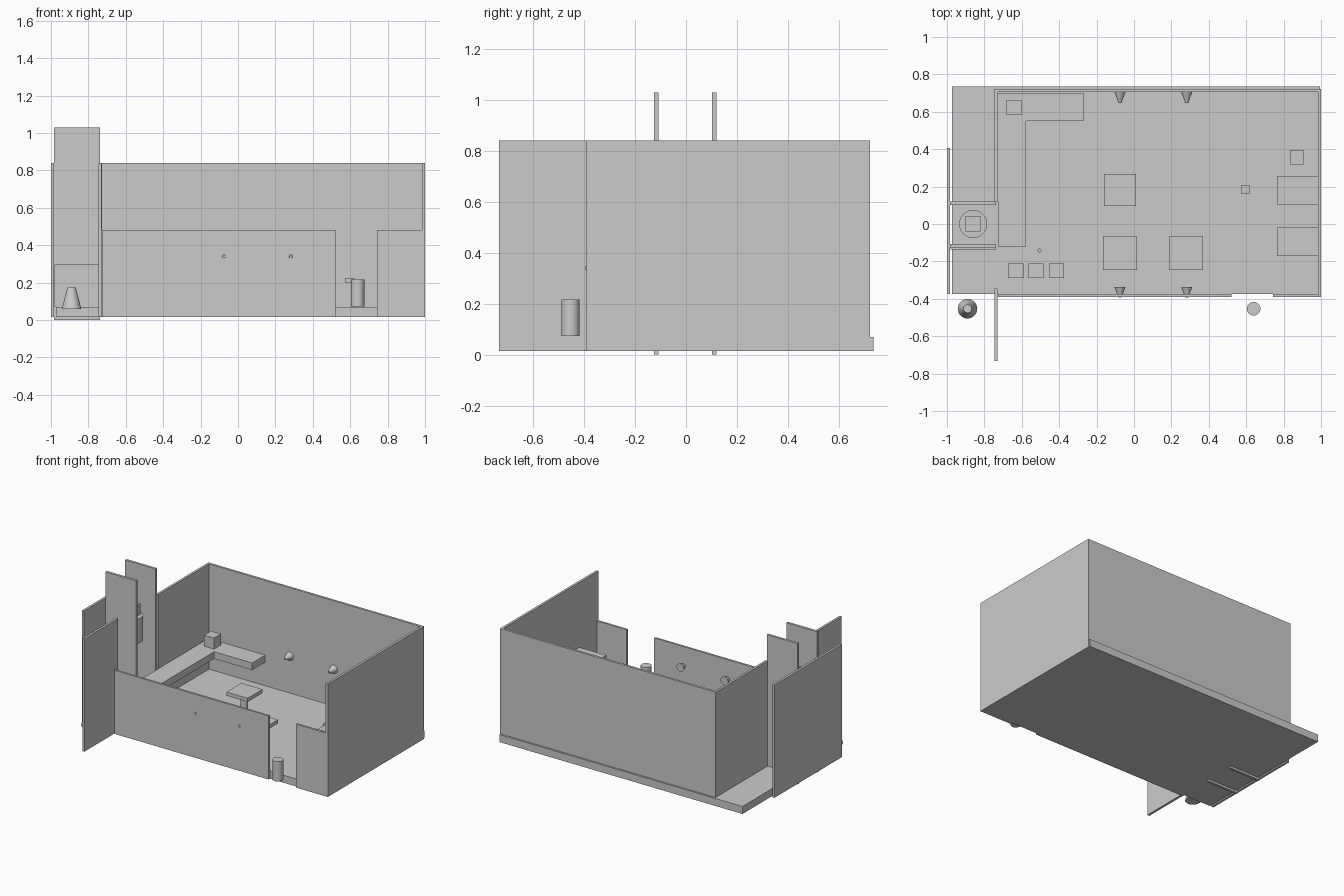
import bpy, bmesh
from math import pi

if "Cube" in bpy.data.objects:
    bpy.data.objects.remove(bpy.data.objects["Cube"])


def box(name, x0, x1, y0, y1, z0, z1):
    bm = bmesh.new()
    bmesh.ops.create_cube(bm, size=1)
    for v in bm.verts:
        v.co.x = x1 if v.co.x > 0 else x0
        v.co.y = y1 if v.co.y > 0 else y0
        v.co.z = z1 if v.co.z > 0 else z0
    me = bpy.data.meshes.new(name)
    bm.to_mesh(me)
    bm.free()
    ob = bpy.data.objects.new(name, me)
    bpy.context.collection.objects.link(ob)
    return ob


def cone(name, loc, r1, r2, depth, rot=(0, 0, 0)):
    bpy.ops.mesh.primitive_cone_add(vertices=32, radius1=r1, radius2=r2,
                                    depth=depth, location=loc, rotation=rot)
    ob = bpy.context.object
    ob.name = name
    bpy.ops.object.shade_smooth_by_angle()
    return ob


def prism(name, pts, z0, z1):
    bm = bmesh.new()
    face = bm.faces.new([bm.verts.new((x, y, z0)) for x, y in pts])
    ext = bmesh.ops.extrude_face_region(bm, geom=[face])
    for g in ext["geom"]:
        if isinstance(g, bmesh.types.BMVert):
            g.co.z = z1
    bmesh.ops.recalc_face_normals(bm, faces=bm.faces)
    me = bpy.data.meshes.new(name)
    bm.to_mesh(me)
    bm.free()
    bpy.context.collection.objects.link(bpy.data.objects.new(name, me))


B, T, F = 0.015, 0.84, 0.07   # wall bottom, wall top, floor top

# Floor slab and outer walls
box("floor", -0.972, 0.995, -0.375, 0.735, B, F)
box("right_wall", 0.983, 1.0, -0.39, 0.722, B, T)
box("back_wall", -0.745, 0.983, 0.705, 0.722, B, T)
box("inner_left_wall", -0.745, -0.728, 0.12, 0.722, B, T)
box("outer_left_wall", -1.0, -0.983, -0.375, 0.405, B, T)
box("front_wall_long", -0.728, 0.52, -0.39, -0.375, B, 0.48)
box("front_wall_short", 0.743, 0.983, -0.39, -0.375, B, 0.48)
box("open_door", -0.747, -0.73, -0.733, -0.345, B, T)

# Tall partitions on the left side and low boards next to them
box("tall_panel_front", -0.985, -0.738, -0.125, -0.107, 0, 1.03)
box("tall_panel_back", -0.985, -0.738, 0.102, 0.12, 0, 1.03)
box("low_board", -0.98, -0.738, -0.136, -0.125, F, 0.297)

# Hanging drum with a block on top, between the tall partitions
cone("drum", (-0.86, 0, 0.61), 0.075, 0.075, 0.18)
box("drum_block", -0.902, -0.82, -0.04, 0.042, 0.70, 0.78)

# L-shaped counter and its block
prism("counter", [(-0.728, -0.12), (-0.578, -0.12), (-0.578, 0.55),
                  (-0.27, 0.55), (-0.27, 0.70), (-0.728, 0.70)], 0.245, 0.297)
box("counter_block", -0.682, -0.602, 0.583, 0.663, 0.297, 0.377)

# Square tables on pedestals
for i, (x, y) in enumerate([(-0.075, 0.182), (-0.075, -0.155), (0.278, -0.155)]):
    h = 0.086 if i == 0 else 0.091
    box(f"table_top_{i}", x - h, x + h, y - h, y + h, 0.26, 0.287)
    cone(f"table_leg_{i}", (x, y, 0.165), 0.025, 0.025, 0.19)

# Row of seats and a small post
for i, x in enumerate((-0.63, -0.525, -0.415)):
    box(f"seat_{i}", x - 0.04, x + 0.04, -0.29, -0.21, F, 0.15)
cone("small_post", (-0.505, -0.142, 0.15), 0.01, 0.01, 0.16)

# Shelves on the right wall, with small loose blocks
for i, y in enumerate((0.18, -0.095)):
    box(f"side_shelf_{i}", 0.765, 0.983, y - 0.077, y + 0.077, 0.325, 0.365)
box("corner_block", 0.833, 0.907, 0.318, 0.395, 0.20, 0.275)
box("small_slab", 0.573, 0.62, 0.163, 0.207, 0.20, 0.225)

# Wall lamps: narrow ends point forward
for i, x in enumerate((-0.075, 0.282)):
    for side, y in (("back", 0.677), ("front", -0.365)):
        cone(f"lamp_{side}_{i}", (x, y, 0.34), 0.03, 0.008, 0.058, (pi / 2, 0, 0))

# Planter and bollard outside the front
cone("front_planter", (-0.89, -0.453, 0.117), 0.052, 0.022, 0.115)
cone("front_bollard", (0.64, -0.453, 0.145), 0.036, 0.036, 0.145)
